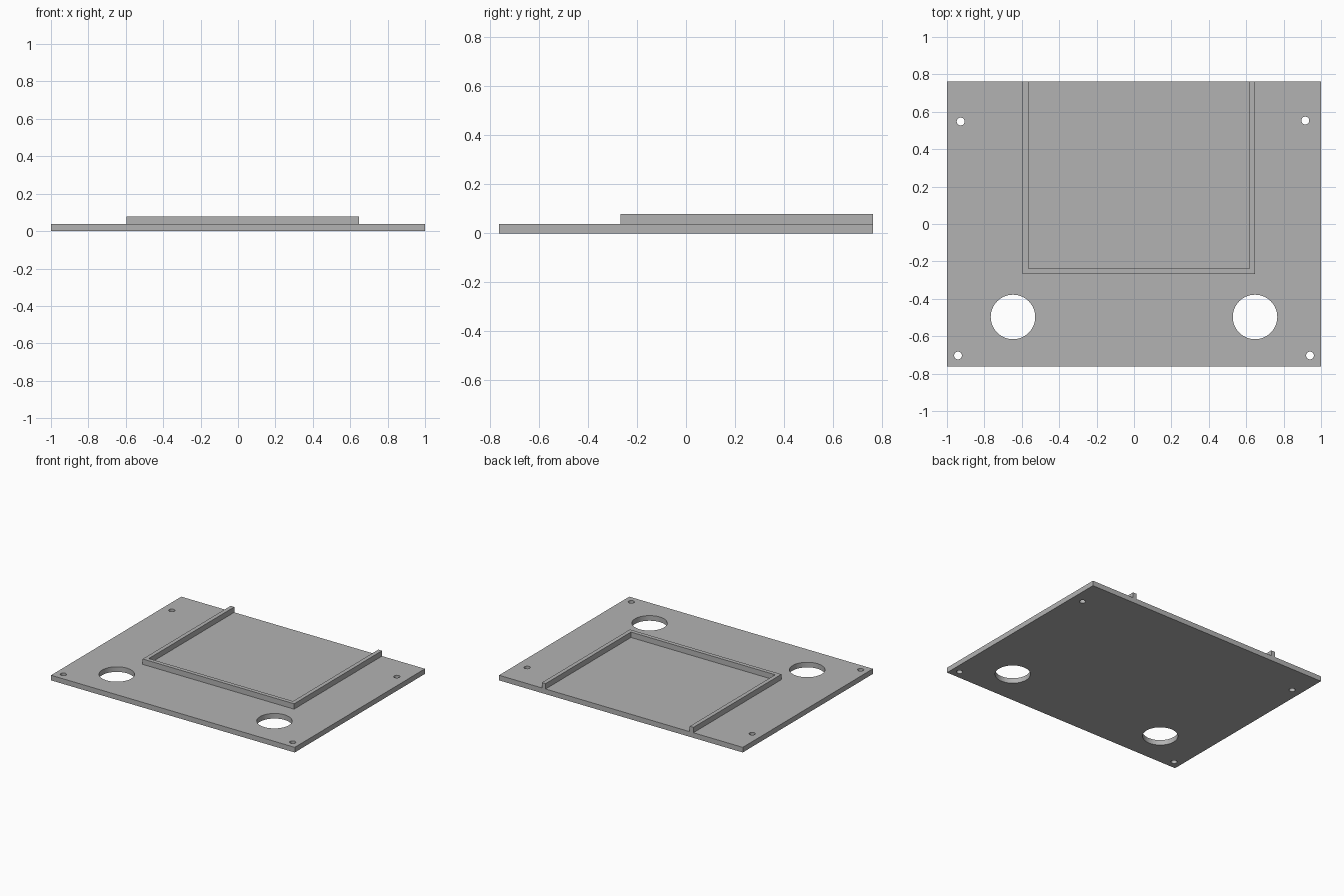
import bpy
import bmesh
import math
from mathutils import Matrix, Vector

cube = bpy.data.objects.get("Cube")
if cube:
    bpy.data.objects.remove(cube, do_unlink=True)

HALF_DEPTH = 0.763
PLATE_TOP = 0.038
WALL_TOP = 0.078

# Single plain grey
grey = bpy.data.materials.new("plain_grey")
grey.use_nodes = True
colour = (0.45, 0.45, 0.45, 1)
grey.diffuse_color = colour
grey.node_tree.nodes["Principled BSDF"].inputs["Base Color"].default_value = colour


def make_object(name, bm):
    bmesh.ops.recalc_face_normals(bm, faces=bm.faces)
    mesh = bpy.data.meshes.new(name)
    bm.to_mesh(mesh)
    bm.free()
    mesh.materials.append(grey)
    obj = bpy.data.objects.new(name, mesh)
    bpy.context.collection.objects.link(obj)
    return obj


def extrude_profile(name, points, z0, z1):
    bm = bmesh.new()
    face = bm.faces.new([bm.verts.new((x, y, z0)) for x, y in points])
    result = bmesh.ops.extrude_face_region(bm, geom=[face], use_keep_orig=True)
    verts = [v for v in result["geom"] if isinstance(v, bmesh.types.BMVert)]
    bmesh.ops.translate(bm, verts=verts, vec=Vector((0, 0, z1 - z0)))
    return make_object(name, bm)


# Base plate outline
plate = extrude_profile(
    "base_plate",
    [(-1, -HALF_DEPTH), (1, -HALF_DEPTH), (1, HALF_DEPTH), (-1, HALF_DEPTH)],
    0, PLATE_TOP)

# Two large openings and four screw holes: x, y, radius, sides
holes = [(side * 0.647, -0.497, 0.119, 64) for side in (-1, 1)]
holes += [(side * 0.941, -0.703, 0.021, 32) for side in (-1, 1)]
holes += [(-0.927, 0.548, 0.021, 32), (0.916, 0.553, 0.021, 32)]

bm = bmesh.new()
for x, y, radius, sides in holes:
    bmesh.ops.create_cone(bm, cap_ends=True, segments=sides,
                          radius1=radius, radius2=radius, depth=0.3,
                          matrix=Matrix.Translation((x, y, 0)))
cutter = make_object("hole_cutter", bm)
cutter.hide_render = True

# Cut the holes, then discard the cutter
cut = plate.modifiers.new("holes", "BOOLEAN")
cut.operation = "DIFFERENCE"
cut.solver = "EXACT"
cut.object = cutter
bpy.ops.object.select_all(action="DESELECT")
bpy.context.view_layer.objects.active = plate
plate.select_set(True)
bpy.ops.object.modifier_apply(modifier=cut.name)
bpy.data.objects.remove(cutter, do_unlink=True)
bpy.ops.object.shade_smooth_by_angle(angle=math.radians(30))

# Raised three-sided wall, open at the back
left, right, front, thick = 0.648, -0.595, -0.268, 0.03
extrude_profile(
    "raised_wall",
    [(right, HALF_DEPTH), (right, front), (left, front), (left, HALF_DEPTH),
     (left - thick, HALF_DEPTH), (left - thick, front + thick),
     (right + thick, front + thick), (right + thick, HALF_DEPTH)],
    PLATE_TOP, WALL_TOP)
